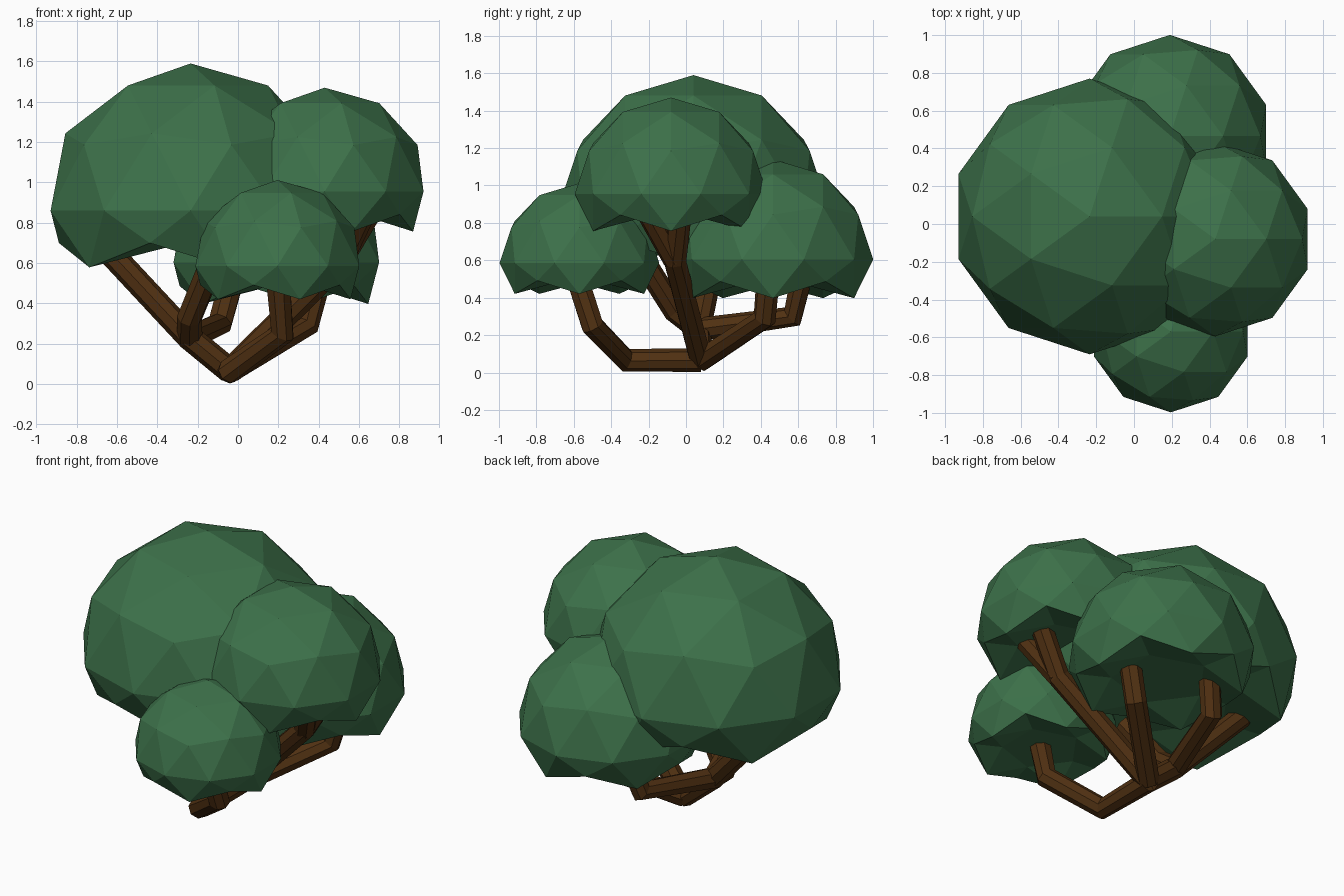
import bpy
import bmesh

if "Cube" in bpy.data.objects:
    bpy.data.objects.remove(bpy.data.objects["Cube"], do_unlink=True)


def make_material(name, rgb):
    mat = bpy.data.materials.new(name)
    mat.use_nodes = True
    color = (*rgb, 1.0)
    mat.diffuse_color = color
    mat.node_tree.nodes["Principled BSDF"].inputs["Base Color"].default_value = color
    return mat


leaf_green = make_material("leaf_green", (0.046, 0.165, 0.068))
bark_brown = make_material("bark_brown", (0.08, 0.03, 0.006))


def foliage(name, center, radius):
    """Faceted ball with a hollowed, scalloped underside."""
    bm = bmesh.new()
    bmesh.ops.create_icosphere(bm, subdivisions=2, radius=1.0)
    for v in bm.verts:
        if v.co.z < -0.6:        # inner underside
            v.co.z = -0.25
        elif v.co.z < -0.5:      # scallop tips
            v.co.z = -0.385
        elif v.co.z < -0.2:      # notches between the tips
            v.co.z = -0.22
    bmesh.ops.scale(bm, vec=(radius,) * 3, verts=bm.verts)
    mesh = bpy.data.meshes.new(name)
    bm.to_mesh(mesh)
    bm.free()
    mesh.materials.append(leaf_green)
    obj = bpy.data.objects.new(name, mesh)
    obj.location = center
    bpy.context.collection.objects.link(obj)


def branch(name, points, radius=0.063):
    """Eight-sided tube along a bent path, converted to a mesh."""
    curve = bpy.data.curves.new(name, "CURVE")
    curve.dimensions = "3D"
    curve.bevel_depth = radius
    curve.bevel_resolution = 2
    curve.use_fill_caps = True
    spline = curve.splines.new("POLY")
    spline.points.add(len(points) - 1)
    for p, co in zip(spline.points, points):
        p.co = (*co, 1.0)
    spline.use_smooth = False
    curve.materials.append(bark_brown)
    obj = bpy.data.objects.new(name, curve)
    bpy.context.collection.objects.link(obj)
    bpy.ops.object.select_all(action="DESELECT")
    obj.select_set(True)
    bpy.context.view_layer.objects.active = obj
    bpy.ops.object.convert(target="MESH")


# Leaf crowns
foliage("large_crown", (-0.235, 0.04, 0.86), 0.73)
foliage("left_crown", (0.43, -0.08, 0.955), 0.515)
foliage("back_crown", (0.19, 0.465, 0.604), 0.536)
foliage("front_crown", (0.195, -0.57, 0.585), 0.427)

# Trunk and limbs, all spreading from one root
root = (-0.04, 0.08, 0.066)
knee = (-0.24, 0.07, 0.23)
fork = (0.5, -0.06, 0.6)
branch("front_limb", [root, (-0.04, -0.32, 0.066), (0.22, -0.5, 0.25), (0.2, -0.58, 0.5)])
branch("right_limb", [root, knee, (-0.66, 0.16, 0.68)])
branch("left_limb", [root, fork, (0.66, -0.03, 0.87)])
branch("back_limb", [root, (0.34, 0.42, 0.29), (0.4, 0.44, 0.52)])

# Side shoots
branch("left_shoot", [fork, (0.62, -0.2, 0.85)])
branch("right_shoot", [knee, (-0.24, -0.06, 0.33), (-0.13, -0.23, 0.6)])
branch("back_shoot", [knee, (-0.09, 0.57, 0.3), (-0.03, 0.62, 0.52)])
